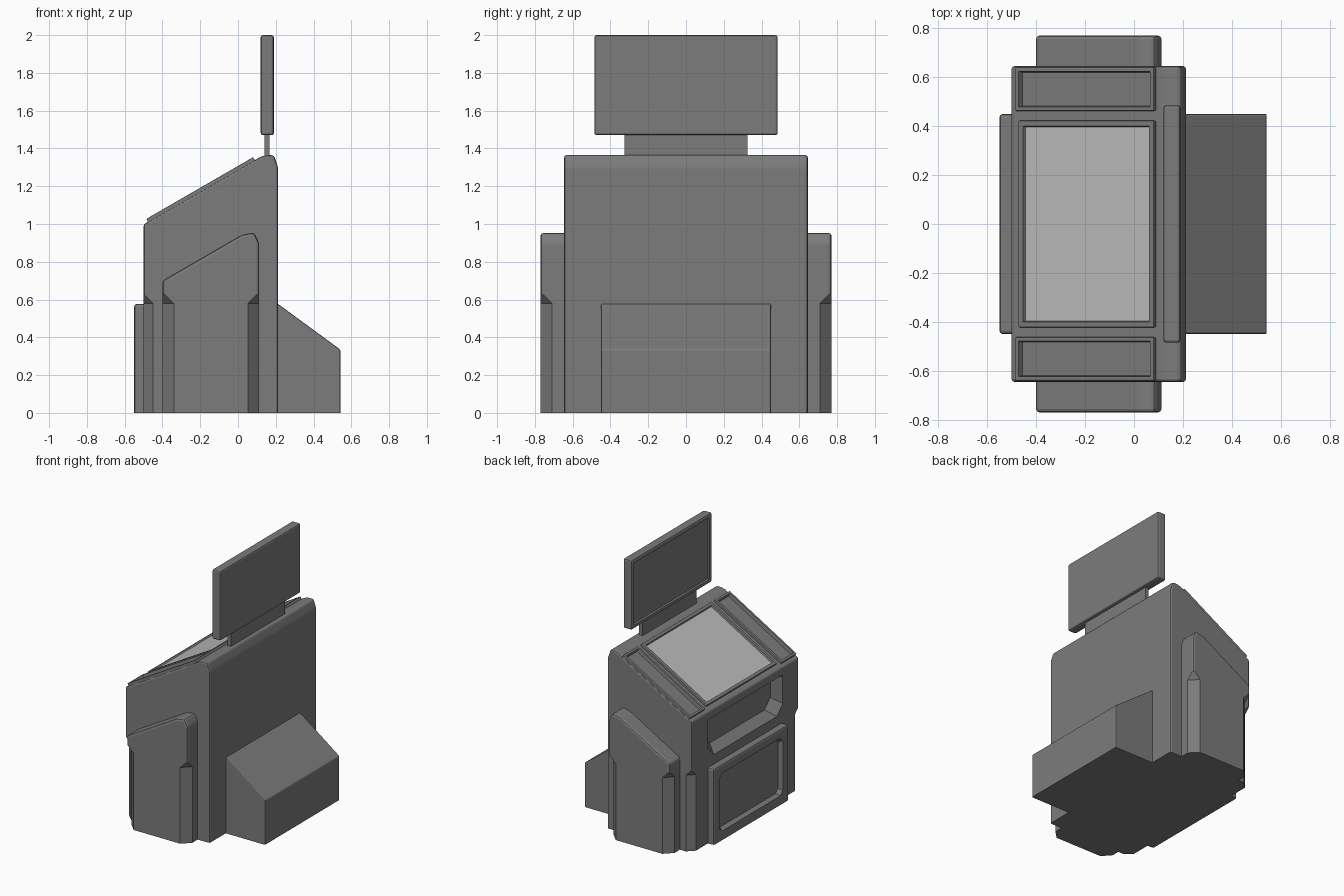
import bpy, bmesh, math
from mathutils import Matrix, Vector

cube = bpy.data.objects.get("Cube")
if cube:
    bpy.data.objects.remove(cube, do_unlink=True)


def material(name, value):
    m = bpy.data.materials.new(name)
    m.use_nodes = True
    color = (value, value, value, 1)
    m.diffuse_color = color
    m.node_tree.nodes["Principled BSDF"].inputs["Base Color"].default_value = color
    return m


CASE = material("case grey", 0.2)
SCREEN = material("screen light grey", 0.5)


def finish(bm, name):
    bmesh.ops.recalc_face_normals(bm, faces=bm.faces)
    mesh = bpy.data.meshes.new(name)
    bm.to_mesh(mesh)
    bm.free()
    obj = bpy.data.objects.new(name, mesh)
    bpy.context.collection.objects.link(obj)
    mesh.materials.append(CASE)
    mesh.materials.append(SCREEN)
    return obj


def bevel(bm, width):
    # Round every edge except those lying on the ground
    edges = [e for e in bm.edges if max(v.co.z for v in e.verts) > 0.001
             or min(v.co.z for v in e.verts) < -0.001]
    bmesh.ops.bevel(bm, geom=edges, offset=width, segments=2, profile=0.5, affect='EDGES')


def extrude_profile(name, profile, y0, y1, width=0.015):
    bm = bmesh.new()
    face = bm.faces.new([bm.verts.new((x, y0, z)) for x, z in profile])
    out = bmesh.ops.extrude_face_region(bm, geom=[face])
    verts = [g for g in out["geom"] if isinstance(g, bmesh.types.BMVert)]
    bmesh.ops.translate(bm, verts=verts, vec=(0, y1 - y0, 0))
    bmesh.ops.recalc_face_normals(bm, faces=bm.faces)
    bevel(bm, width)
    return finish(bm, name)


def box(name, low, high, width=0.0, inset=None, matrix=None):
    # inset = (direction, border, depth, material index)
    low, high = Vector(low), Vector(high)
    bm = bmesh.new()
    bmesh.ops.create_cube(bm, size=1)
    for v in bm.verts:
        v.co = (low + high) / 2 + v.co * (high - low)
    if width:
        bevel(bm, width)
    if inset:
        direction, border, depth, index = inset
        bm.normal_update()
        face = max((f for f in bm.faces if f.normal.dot(Vector(direction)) > 0.99),
                   key=lambda f: f.calc_area())
        bmesh.ops.inset_region(bm, faces=[face], thickness=border)
        bmesh.ops.inset_region(bm, faces=[face], thickness=0.006, depth=-depth)
        face.material_index = index
    if matrix:
        bm.transform(matrix)
    return finish(bm, name)


def hull(points):
    bm = bmesh.new()
    for p in points:
        bm.verts.new(p)
    bmesh.ops.convex_hull(bm, input=bm.verts)
    cutter = finish(bm, "cutter")
    cutter.hide_render = True
    return cutter


def cut(obj, cutter):
    mod = obj.modifiers.new("cut", 'BOOLEAN')
    mod.operation, mod.solver, mod.object = 'DIFFERENCE', 'EXACT', cutter
    bpy.context.view_layer.objects.active = obj
    bpy.ops.object.modifier_apply(modifier=mod.name)
    bpy.data.objects.remove(cutter, do_unlink=True)


def corner_cut(obj, x, y, sx, sy, size=0.06, top=0.58):
    # Chamfer a vertical corner up to a height, ending in a sloped notch
    mid = Vector((x - sx * size / 2, y - sy * size / 2, 0))
    points = []
    for cx, cy, rise in ((x, y - sy * size, 0), (x - sx * size, y, 0), (x, y, size)):
        p = mid + 2 * (Vector((cx, cy, 0)) - mid)
        points += [(p.x, p.y, -0.2), (p.x, p.y, top + 2 * rise)]
    cut(obj, hull(points))


def pocket(obj, x, depth, half, z0, z1, chamfer, slope, top_slope):
    # Sunk panel with cut corners and sloping walls, opening towards -x
    def ring(px, h, a, b, low, high):
        return [(px, s * h, z) for s in (-1, 1) for z in (a + low, b - high)] + \
               [(px, s * (h - c), z) for s in (-1, 1) for c, z in ((low, a), (high, b))]
    low, high = chamfer
    outer = (half, z0, z1, low, high)
    inner = (half - slope, z0 + slope, z1 - top_slope, low, high)
    cut(obj, hull(ring(x - 0.1, *outer) + ring(x, *outer) + ring(x + depth, *inner)))


# Main cabinet with sloping top
cabinet = extrude_profile("cabinet", [(-0.5, 0), (-0.5, 0.998), (0.12, 1.356), (0.15, 1.364),
                                      (0.19, 1.364), (0.212, 1.3), (0.212, 0)], -0.645, 0.645, 0.012)
for side in (-1, 1):
    corner_cut(cabinet, -0.5, side * 0.645, -1, side, 0.05)
pocket(cabinet, -0.5, 0.07, 0.45, 0.65, 0.94, (0.07, 0.01), 0.05, 0.01)

# Side pods
for label, side in (("left", 1), ("right", -1)):
    pod = extrude_profile(label + "_side_pod", [(-0.4, 0), (-0.4, 0.7), (0.02, 0.943), (0.085, 0.955),
                                                (0.112, 0.9), (0.112, 0)], side * 0.6, side * 0.77)
    for x, sx in ((-0.4, -1), (0.112, 1)):
        corner_cut(pod, x, side * 0.77, sx, side)

# Access door with a sunk panel
door = box("access_door", (-0.55, -0.45, 0), (-0.48, 0.45, 0.577), 0.015)
pocket(door, -0.55, 0.03, 0.38, 0.07, 0.51, (0.03, 0.03), 0.015, 0.015)

# Rear housing with sloping lid
extrude_profile("rear_housing", [(0.19, 0), (0.19, 0.59), (0.212, 0.577), (0.542, 0.335), (0.542, 0)],
                -0.45, 0.45, 0.008)

# Screen and trays lying on the slope
slope = Matrix.Translation((-0.195, 0, 1.174)) @ Matrix.Rotation(math.radians(-30), 4, 'Y')
UP = (0, 0, 1)
box("screen_frame", (-0.31, -0.422, -0.01), (0.328, 0.422, 0.018), 0.004, (UP, 0.026, 0.012, 1), slope)
for label, side in (("left", 1), ("right", -1)):
    y0, y1 = sorted((side * 0.462, side * 0.64))
    box(label + "_tray", (-0.325, y0, -0.02), (0.328, y1, 0.018), 0.004, (UP, 0.018, 0.025, 0), slope)
# The tray floors sink into the cabinet top
for side in (-1, 1):
    y0, y1 = sorted((side * 0.475, side * 0.627))
    well = box("cutter", (-0.312, y0, -0.015), (0.315, y1, 0.1), matrix=slope)
    well.hide_render = True
    cut(cabinet, well)

# Raised display on its stem
box("display_stem", (0.14, -0.325, 1.34), (0.168, 0.325, 1.5))
box("display", (0.12, -0.485, 1.47), (0.19, 0.485, 2.0), 0.012, ((-1, 0, 0), 0.025, 0.012, 0))
